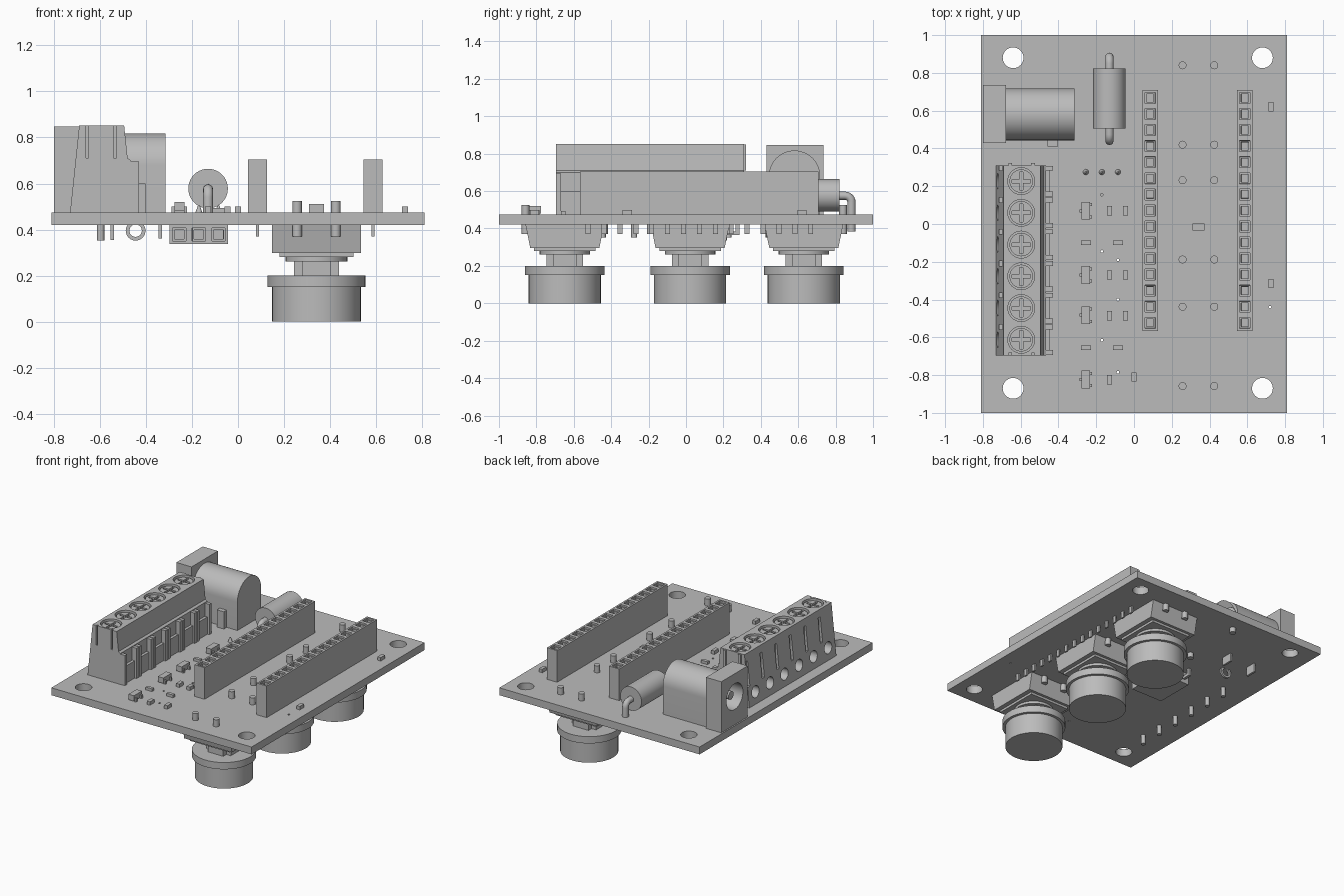
import bpy, bmesh, math
from mathutils import Vector, Matrix

if "Cube" in bpy.data.objects:
    bpy.data.objects.remove(bpy.data.objects["Cube"])

grey = bpy.data.materials.new("plain_grey")
grey.use_nodes = True
COLOUR = (0.5, 0.5, 0.5, 1)
grey.diffuse_color = COLOUR
for node in grey.node_tree.nodes:
    if node.type == 'BSDF_PRINCIPLED':
        node.inputs["Base Color"].default_value = COLOUR

BOTTOM, TOP = 0.42, 0.474     # board surfaces
POLES = [0.227 - 0.168 * i for i in range(6)]
ROW = [0.667 - 0.085 * i for i in range(15)]


def box(bm, x0, x1, y0, y1, z0, z1):
    size = Matrix.Diagonal((x1 - x0, y1 - y0, z1 - z0, 1))
    mid = Matrix.Translation(((x0 + x1) / 2, (y0 + y1) / 2, (z0 + z1) / 2))
    return bmesh.ops.create_cube(bm, size=1, matrix=mid @ size)["verts"]


def cyl(bm, a, b, r, r2=None, sides=32):
    a, b = Vector(a), Vector(b)
    turn = (b - a).to_track_quat('Z', 'Y').to_matrix().to_4x4()
    bmesh.ops.create_cone(bm, cap_ends=True, segments=sides, radius1=r,
                          radius2=r if r2 is None else r2, depth=(b - a).length,
                          matrix=Matrix.Translation((a + b) / 2) @ turn)


def prism(bm, points, start, end):
    # XZ outline extruded along y
    face = bm.faces.new([bm.verts.new((x, start, z)) for x, z in points])
    new = bmesh.ops.extrude_face_region(bm, geom=[face])["geom"]
    bmesh.ops.translate(bm, vec=(0, end - start, 0),
                        verts=[v for v in new if isinstance(v, bmesh.types.BMVert)])
    bmesh.ops.recalc_face_normals(bm, faces=bm.faces[:])


def finish(name, bm, cutter=None):
    mesh = bpy.data.meshes.new(name)
    bm.to_mesh(mesh)
    bm.free()
    obj = bpy.data.objects.new(name, mesh)
    bpy.context.collection.objects.link(obj)
    if cutter:
        tool = finish(name + "_cutter", cutter)
        tool.hide_render = True
        mod = obj.modifiers.new("cut", 'BOOLEAN')
        mod.operation, mod.object, mod.solver, mod.use_self = 'DIFFERENCE', tool, 'EXACT', True
        bpy.context.view_layer.update()
        graph = bpy.context.evaluated_depsgraph_get()
        mesh = bpy.data.meshes.new_from_object(obj.evaluated_get(graph))
        obj.modifiers.clear()
        obj.data = mesh
        bpy.data.objects.remove(tool)
    mesh.materials.clear()
    mesh.materials.append(grey)
    for p in mesh.polygons:
        p.use_smooth = True
    mesh.set_sharp_from_angle(angle=math.radians(32))
    return obj


# Board with mounting holes and vias
bm, cut = bmesh.new(), bmesh.new()
box(bm, -0.81, 0.81, -1, 1, BOTTOM, TOP)
for x in (-0.64, 0.68):
    for y in (-0.87, 0.88):
        cyl(cut, (x, y, 0.3), (x, y, 0.6), 0.055)
for x, y in ((-0.17, 0.155), (-0.17, -0.145), (-0.085, -0.19), (-0.085, -0.4),
             (-0.17, -0.615), (-0.085, -0.785), (0.72, -0.44)):
    cyl(cut, (x, y, 0.3), (x, y, 0.6), 0.007, sides=10)
finish("board", bm, cut)

# Push buttons under the board
for i, y in enumerate((-0.648, 0.022, 0.63)):
    x = 0.341
    bm = bmesh.new()
    verts = box(bm, x - 0.193, x + 0.193, y - 0.21, y + 0.21, 0.297, BOTTOM)
    for v in verts:
        if v.co.z < 0.35:
            v.co.y = y + (v.co.y - y) * 0.88
    box(bm, x - 0.16, x + 0.16, y - 0.165, y + 0.165, 0.28, 0.297)
    cyl(bm, (x, y, 0.262), (x, y, 0.28), 0.135)
    box(bm, x - 0.098, x + 0.098, y - 0.062, y + 0.062, 0.195, 0.263)
    box(bm, x - 0.062, x + 0.062, y - 0.098, y + 0.098, 0.195, 0.263)
    for px in (0.257, 0.425):
        for py in (y - 0.21, y + 0.21):
            cyl(bm, (px, py, 0.37), (px, py, 0.525), 0.021, sides=16)
    finish(f"button_body_{i + 1}", bm)
    bm = bmesh.new()
    cyl(bm, (x, y, 0.15), (x, y, 0.2), 0.213, sides=48)
    cyl(bm, (x, y, 0), (x, y, 0.15), 0.193, sides=48)
    finish(f"button_cap_{i + 1}", bm)


def sockets(bm, normal):
    # Sunken square contacts on every face that looks along the normal
    bm.normal_update()
    faces = [f for f in bm.faces if f.normal.dot(normal) > 0.9]
    for thick, depth in ((0.019, -0.012), (0.011, -0.06)):
        bmesh.ops.inset_individual(bm, faces=faces, thickness=thick)
        bmesh.ops.inset_individual(bm, faces=faces, thickness=0.0005, depth=depth)


# Two long socket strips with their pins
for name, x in (("socket_strip_inner", 0.085), ("socket_strip_outer", 0.587)):
    bm = bmesh.new()
    for y in ROW:
        box(bm, x - 0.041, x + 0.041, y - 0.0425, y + 0.0425, TOP, 0.705)
    sockets(bm, Vector((0, 0, 1)))
    for y in ROW:
        box(bm, x - 0.006, x + 0.006, y - 0.013, y + 0.013, 0.37, BOTTOM)
    finish(name, bm)

# Right-angle socket under the board
bm = bmesh.new()
PIN_X = (-0.255, -0.17, -0.085)
for x in PIN_X:
    box(bm, x - 0.0425, x + 0.0425, -0.07, 0.22, 0.337, BOTTOM)
sockets(bm, Vector((0, -1, 0)))
for x in PIN_X:
    box(bm, x - 0.01, x + 0.01, 0.22, 0.285, 0.365, 0.385)
    box(bm, x - 0.01, x + 0.01, 0.265, 0.285, 0.365, TOP)
    cyl(bm, (x, 0.275, TOP), (x, 0.275, 0.505), 0.015, 0.004, sides=12)
finish("side_socket", bm)

# Screw terminal block
bm, cut = bmesh.new(), bmesh.new()
prism(bm, [(-0.73, TOP), (-0.69, 0.853), (-0.495, 0.853), (-0.48, 0.71),
           (-0.465, 0.7), (-0.465, TOP)], -0.695, 0.31)
for y in POLES:
    cyl(cut, (-0.597, y, 0.825), (-0.597, y, 0.9), 0.071)
    cyl(cut, (-0.8, y, 0.56), (-0.63, y, 0.56), 0.042, sides=24)
    box(cut, -0.8, -0.685, y + 0.055, y + 0.08, 0.62, 0.8)
for x in (-0.655, -0.535):
    box(cut, x - 0.006, x + 0.006, -0.72, -0.68, 0.71, 0.9)
finish("terminal_block", bm, cut)

bm = bmesh.new()
for y in POLES:
    for side in (-1, 1):
        mid = y + side * 0.068
        box(bm, -0.466, -0.43, mid - 0.013, mid + 0.013, TOP, 0.695)
    box(bm, -0.466, -0.445, y - 0.068, y + 0.068, TOP, 0.6)
for x in (-0.655, -0.535):
    box(bm, x - 0.01, x + 0.01, 0.309, 0.322, 0.71, 0.85)
finish("terminal_ribs", bm)

bm, cut = bmesh.new(), bmesh.new()
for y in POLES:
    cyl(bm, (-0.597, y, 0.81), (-0.597, y, 0.842), 0.062)
    box(cut, -0.645, -0.549, y - 0.009, y + 0.009, 0.828, 0.9)
    box(cut, -0.606, -0.588, y - 0.048, y + 0.048, 0.828, 0.9)
finish("terminal_screws", bm, cut)

bm = bmesh.new()
for y in POLES:
    cyl(bm, (-0.597, y, 0.352), (-0.597, y, BOTTOM), 0.016, sides=12)
finish("terminal_pins", bm)

# Power jack: square front, barrel-topped body, round opening
JY, JZ = 0.58, 0.68
bm, cut = bmesh.new(), bmesh.new()
box(bm, -0.8, -0.677, 0.43, 0.735, TOP, 0.847)
cyl(cut, (-0.9, JY, JZ), (-0.69, JY, JZ), 0.095)
finish("jack_front", bm, cut)
bm = bmesh.new()
arch = [(JY - 0.137, TOP), (JY + 0.137, TOP)]
arch += [(JY + 0.137 * math.cos(math.pi * i / 24), JZ + 0.137 * math.sin(math.pi * i / 24))
         for i in range(25)]
prism(bm, arch, 0.315, 0.677)
bmesh.ops.rotate(bm, verts=bm.verts[:], matrix=Matrix.Rotation(math.pi / 2, 3, 'Z'))
finish("jack_body", bm)
bm = bmesh.new()
cyl(bm, (-0.77, JY, JZ), (-0.68, JY, JZ), 0.03, sides=20)
finish("jack_centre_pin", bm)
bm = bmesh.new()
box(bm, -0.457, -0.402, 0.41, 0.445, TOP, 0.6)
box(bm, -0.555, -0.54, 0.54, 0.62, 0.355, BOTTOM)
box(bm, -0.345, -0.33, 0.54, 0.62, 0.36, BOTTOM)
cut = bmesh.new()
cyl(bm, (-0.445, 0.425, 0.395), (-0.445, 0.44, 0.395), 0.043, sides=24)
cyl(cut, (-0.445, 0.4, 0.395), (-0.445, 0.5, 0.395), 0.027, sides=24)
finish("jack_lugs", bm, cut)

# Axial component with bent leads
bm = bmesh.new()
cyl(bm, (-0.13, 0.505, 0.578), (-0.13, 0.822, 0.578), 0.086, sides=40)
finish("axial_body", bm)
for name, y0, d in (("axial_lead_back", 0.8, 1), ("axial_lead_front", 0.525, -1)):
    bend = [(y0, 0.575), (y0 + d * 0.05, 0.575)]
    bend += [(y0 + d * (0.05 + 0.035 * math.sin(a)), 0.54 + 0.035 * math.cos(a))
             for a in (math.pi * k / 12 for k in range(1, 7))]
    bend.append((y0 + d * 0.085, 0.385))
    curve = bpy.data.curves.new(name, 'CURVE')
    curve.dimensions, curve.bevel_depth, curve.use_fill_caps = '3D', 0.022, True
    line = curve.splines.new('POLY')
    line.points.add(len(bend) - 1)
    for point, (y, z) in zip(line.points, bend):
        point.co = (-0.13, y, z, 1)
    line.use_smooth = True
    curve.materials.append(grey)
    bpy.context.collection.objects.link(bpy.data.objects.new(name, curve))

# Three-legged chips
bm = bmesh.new()
for y in (0.07, -0.27, -0.483, -0.823):
    box(bm, -0.277, -0.233, y - 0.047, y + 0.047, 0.48, 0.52)
    for x0, x1, dy in ((-0.235, -0.222, 0.032), (-0.235, -0.222, -0.032), (-0.288, -0.275, 0)):
        box(bm, x0, x1, y + dy - 0.008, y + dy + 0.008, TOP, 0.5)
finish("small_chips", bm)

# Flat surface parts: x, y, size along x, size along y, height
bm = bmesh.new()
parts = [(x, y, 0.026, 0.05, 0.025) for y in (0.07, -0.27, -0.485) for x in (-0.13, -0.045)]
parts += [(x, y, 0.053, 0.024, 0.02) for y in (-0.1, -0.655) for x in (-0.255, -0.085)]
parts += [(-0.13, -0.825, 0.026, 0.05, 0.025), (0, -0.81, 0.026, 0.05, 0.025),
          (0.725, 0.62, 0.026, 0.05, 0.025), (0.725, -0.315, 0.026, 0.05, 0.025),
          (0.341, -0.016, 0.065, 0.037, 0.038)]
for x, y, w, d, h in parts:
    box(bm, x - w / 2, x + w / 2, y - d / 2, y + d / 2, TOP, TOP + h)
finish("surface_parts", bm)
